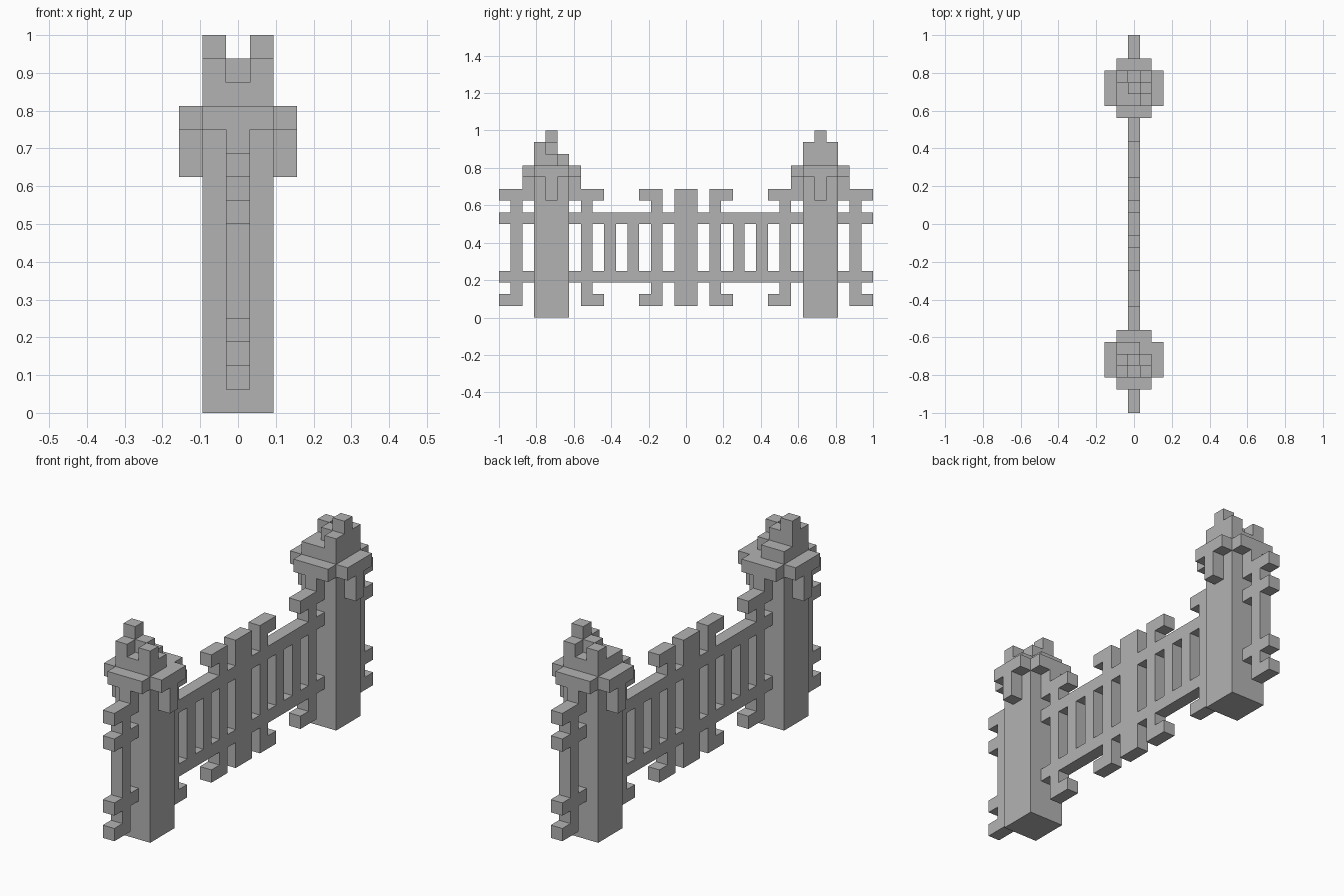
import bpy
import bmesh
from mathutils import Matrix, Vector

U = 1 / 16  # one block

old = bpy.data.objects.get("Cube")
if old:
    bpy.data.objects.remove(old, do_unlink=True)

stone = bpy.data.materials.new("stone_grey")
stone.use_nodes = True
grey = (0.45, 0.45, 0.45, 1)
stone.diffuse_color = grey
stone.node_tree.nodes["Principled BSDF"].inputs["Base Color"].default_value = grey


def make_part(name, boxes, origin=(0, 0), turn=1):
    """Boxes are (x0, x1, y0, y1, z0, z1) in blocks; turn=-1 spins half a turn."""
    bm = bmesh.new()
    for x0, x1, y0, y1, z0, z1 in boxes:
        size = Vector((x1 - x0, y1 - y0, z1 - z0)) * U
        mid = Vector((turn * (x0 + x1) / 2 + origin[0],
                      turn * (y0 + y1) / 2 + origin[1], (z0 + z1) / 2)) * U
        place = Matrix.Translation(mid) @ Matrix.Diagonal(size).to_4x4()
        bmesh.ops.create_cube(bm, size=1, matrix=place)
    mesh = bpy.data.meshes.new(name)
    bm.to_mesh(mesh)
    bm.free()
    mesh.materials.append(stone)
    bpy.context.collection.objects.link(bpy.data.objects.new(name, mesh))


def slab(y0, y1, z0, z1):
    """A fence piece one block thick."""
    return (-0.5, 0.5, min(y0, y1), max(y0, y1), z0, z1)


def curled_bar(bar, tip):
    """Upright bar with a hook at top and bottom, pointing towards tip."""
    end = bar + (1 if tip > bar else -1)
    return [slab(bar, end, 1, 11), slab(end, tip, 1, 2), slab(end, tip, 10, 11)]


# Crown block heights, rows running from the outer side to the inner side
FRONT_CROWN = [(15, 14, 15), (16, 15, 14), (14, 14, 13)]
BACK_CROWN = [(15, 14, 15), (16, 15, 14), (15, 14, 14)]

for label, turn, heights in (("front", 1, FRONT_CROWN), ("back", -1, BACK_CROWN)):
    # Gate post with ledge, brackets and crown
    spot = (0, -11.5 * turn)
    make_part(label + "_post", [(-1.5, 1.5, -1.5, 1.5, 0, 13)], spot, turn)
    arms, brackets = [], []
    for side in (-1, 1):
        lo, hi = sorted((1.5 * side, 2.5 * side))
        arms += [(lo, hi, -1.5, 1.5, 12, 13), (-1.5, 1.5, lo, hi, 12, 13)]
        brackets += [(lo, hi, -0.5, 0.5, 10, 12), (-0.5, 0.5, lo, hi, 10, 12)]
    make_part(label + "_cap_ledge", arms, spot, turn)
    make_part(label + "_cap_brackets", brackets, spot, turn)
    crown = [(i - 1.5, i - 0.5, j - 1.5, j - 0.5, 13, top)
             for j, row in enumerate(heights) for i, top in enumerate(row) if top > 13]
    make_part(label + "_crown", crown, spot, turn)

    # Fence half
    bars = curled_bar(-14, -16) + curled_bar(-9, -7) + curled_bar(-2, -4)
    make_part(label + "_curled_bars", bars, turn=turn)
    make_part(label + "_slats", [slab(y, y + 1, 4, 8) for y in (-7, -5)], turn=turn)

# Fence middle and rails
make_part("fence_rails", [slab(-16, 16, 3, 4), slab(-16, 16, 8, 9)])
make_part("fence_centre_panel", [slab(-1, 1, 1, 11)])
